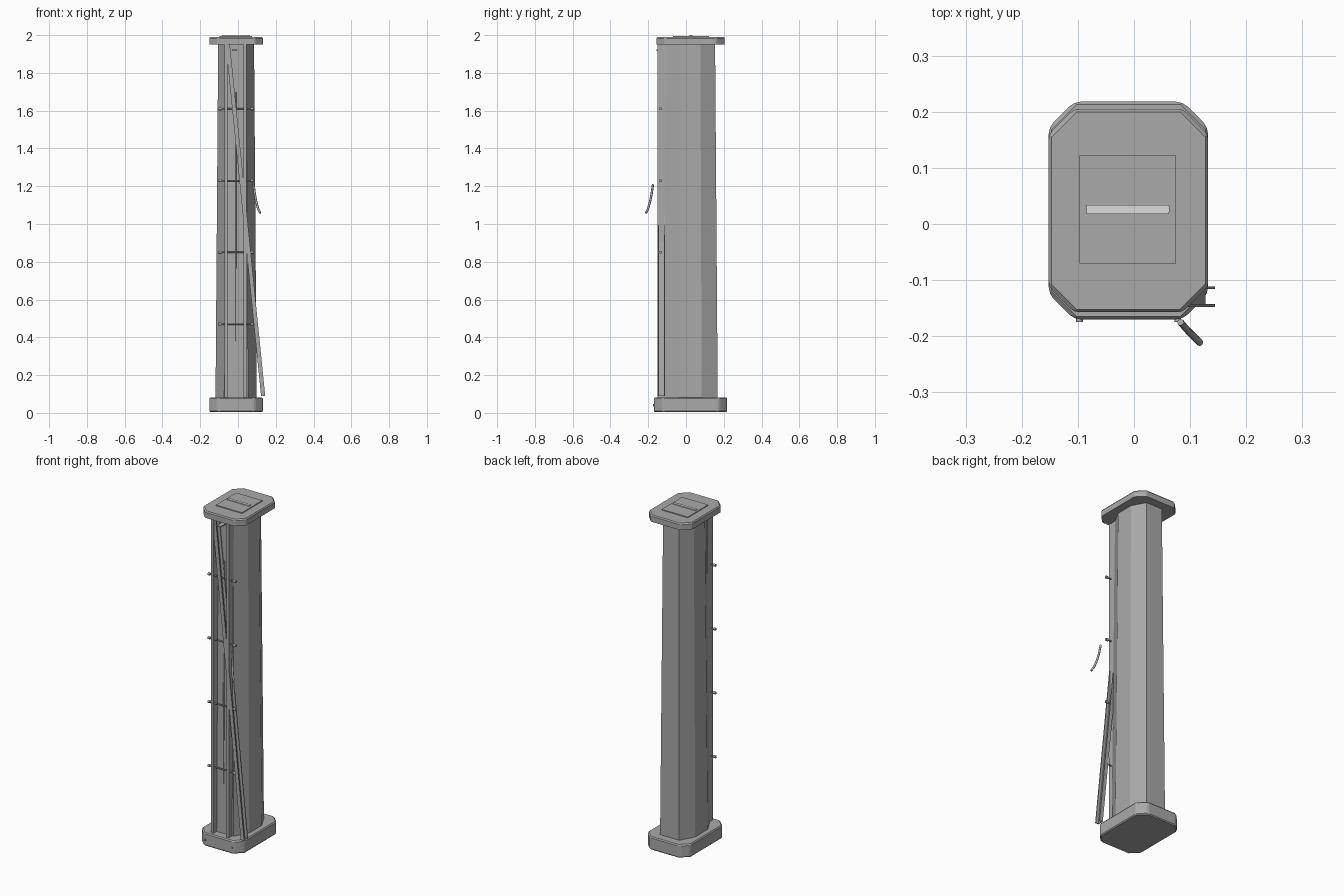
import bpy, bmesh
from mathutils import Vector

if "Cube" in bpy.data.objects:
    bpy.data.objects.remove(bpy.data.objects["Cube"], do_unlink=True)

CX, CY = -0.01, 0.024  # axis of the column


def make_material(name, value):
    mat = bpy.data.materials.new(name)
    mat.use_nodes = True
    colour = (value, value, value, 1)
    mat.diffuse_color = colour
    mat.node_tree.nodes["Principled BSDF"].inputs["Base Color"].default_value = colour
    return mat


GREY = make_material("plain grey", 0.4)
LIGHT = make_material("light grey", 0.72)


def finish(name, bm, mat=GREY):
    bmesh.ops.recalc_face_normals(bm, faces=bm.faces)
    mesh = bpy.data.meshes.new(name)
    bm.to_mesh(mesh)
    bm.free()
    mesh.materials.append(mat)
    obj = bpy.data.objects.new(name, mesh)
    bpy.context.collection.objects.link(obj)
    return obj


def octagon(bm, hx, hy, cx, cy, z):
    """Ring of a rectangle with cut corners."""
    pts = [(hx, hy - cy), (hx - cx, hy), (cx - hx, hy), (-hx, hy - cy),
           (-hx, cy - hy), (cx - hx, -hy), (hx - cx, -hy), (hx, cy - hy)]
    return [bm.verts.new((CX + x, CY + y, z)) for x, y in pts]


def loft(name, rings, bevel=0):
    bm = bmesh.new()
    loops = [octagon(bm, *r) for r in rings]
    for low, high in zip(loops, loops[1:]):
        for i in range(8):
            j = (i + 1) % 8
            bm.faces.new((low[i], low[j], high[j], high[i]))
    bm.faces.new(loops[0])
    bm.faces.new(loops[-1])
    if bevel:
        upright = [e for e in bm.edges
                   if abs(e.verts[0].co.z - e.verts[1].co.z) > 0.02]
        bmesh.ops.bevel(bm, geom=upright, offset=bevel, segments=2,
                        affect='EDGES', profile=0.5)
    return finish(name, bm)


def box(name, x, y, z, mat=GREY, lean=0):
    """Box from three ranges; lean shifts the top along x."""
    bm = bmesh.new()
    bmesh.ops.create_cube(bm, size=1)
    for v in bm.verts:
        t = [c + 0.5 for c in v.co]
        v.co = [r[0] + (r[1] - r[0]) * k for r, k in zip((x, y, z), t)]
        v.co.x += lean * t[2]
    return finish(name, bm, mat)


def tube(name, points, radius, sides=8):
    """Round bar swept along a path."""
    bm = bmesh.new()
    pts = [Vector(p) for p in points]
    rings = []
    for i, p in enumerate(pts):
        along = pts[min(i + 1, len(pts) - 1)] - pts[max(i - 1, 0)]
        turn = along.to_track_quat('Z', 'Y')
        ring = bmesh.ops.create_circle(bm, segments=sides, radius=radius)["verts"]
        for v in ring:
            v.co = turn @ v.co + p
        rings.append(ring)
    for low, high in zip(rings, rings[1:]):
        for i in range(sides):
            j = (i + 1) % sides
            bm.faces.new((low[i], low[j], high[j], high[i]))
    bm.faces.new(rings[0])
    bm.faces.new(rings[-1])
    obj = finish(name, bm)
    obj.data.shade_smooth()
    obj.data.set_sharp_from_angle(angle=0.8)
    return obj


# Foot, tapered column and cap
loft("base", [(0.137, 0.189, 0.045, 0.045, 0.004),
              (0.142, 0.194, 0.045, 0.045, 0.010),
              (0.142, 0.194, 0.045, 0.045, 0.075),
              (0.137, 0.189, 0.045, 0.045, 0.082)], 0.012)
loft("column", [(0.109, 0.144, 0.046, 0.085, 0.08),
                (0.095, 0.130, 0.042, 0.078, 1.955)])
loft("cap", [(0.142, 0.181, 0.045, 0.045, 1.950),
             (0.142, 0.181, 0.045, 0.045, 1.983),
             (0.137, 0.176, 0.045, 0.045, 1.990)], 0.008)

# Hatch on the cap with its light grip
box("hatch", (-0.097, 0.075), (-0.07, 0.122), (1.985, 1.995))
box("hatch_grip", (-0.085, 0.062), (0.018, 0.034), (1.994, 2.0), LIGHT)
for x in (-0.08, 0.058):
    box("grip_foot", (x - 0.005, x + 0.005), (0.021, 0.031), (1.994, 2.0))

# Two upright rails on the front face
for x in (-0.064, 0.037):
    box("front_rail", (x - 0.008, x + 0.008), (-0.15, -0.10), (0.075, 1.955))

# Tie bars with round end nuts
for k in range(4):
    z = 0.47 + 0.38 * k
    tube("tie_bar", [(-0.095, -0.135, z), (0.075, -0.135, z)], 0.004)
    for x in (-0.095, 0.075):
        tube("tie_nut", [(x - 0.007, -0.135, z), (x + 0.007, -0.135, z)], 0.008)

# Central cable, loose leaning channel and broken cable
tube("central_cable", [(-0.013, -0.116, 0.38), (-0.013, -0.110, 1.7)], 0.004)
LEAN = -0.187
box("loose_channel_web", (0.122, 0.127), (-0.148, -0.111), (0.09, 1.95), lean=LEAN)
for y in (-0.148, -0.116):
    box("loose_channel_flange", (0.126, 0.144), (y, y + 0.005), (0.09, 1.95), lean=LEAN)
tube("broken_cable", [(0.083, -0.175, 1.21), (0.088, -0.181, 1.165),
                      (0.096, -0.190, 1.12), (0.107, -0.201, 1.08),
                      (0.118, -0.212, 1.058)], 0.006)

# Bolts on the front of the foot and a pin under the cap
for x in (-0.097, 0.078):
    tube("base_bolt", [(x, -0.16, 0.04), (x, -0.175, 0.04)], 0.006)
box("top_pin", (-0.032, -0.005), (-0.155, -0.10), (1.917, 1.923))
